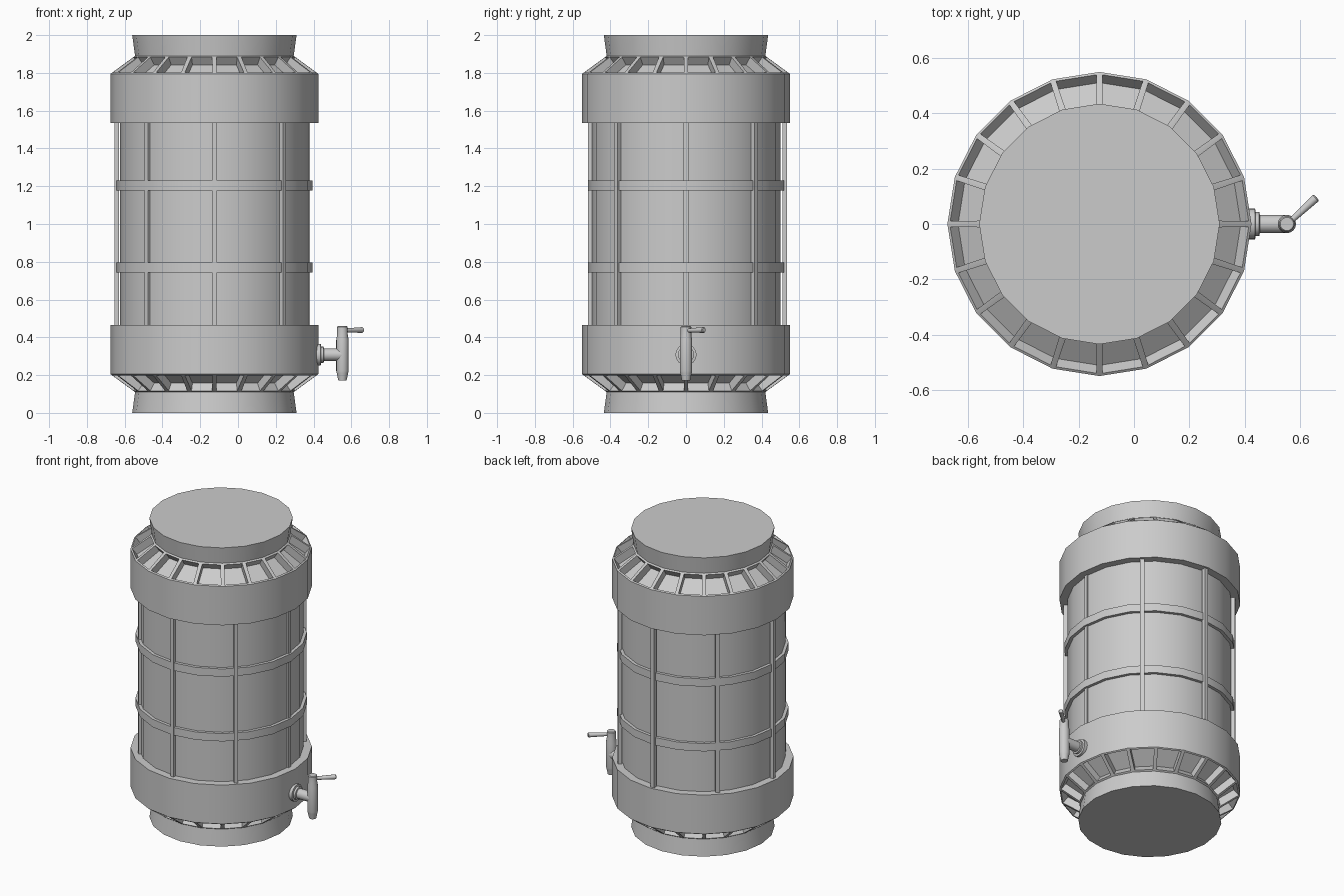
import bpy, bmesh
from math import sin, cos, pi, radians
from mathutils import Vector, Matrix

if "Cube" in bpy.data.objects:
    bpy.data.objects.remove(bpy.data.objects["Cube"])

CX = -0.125   # drum axis; the tap sticks out on +x
SIDES = 20


def finish(name, bm, smooth=None):
    bmesh.ops.recalc_face_normals(bm, faces=bm.faces)
    me = bpy.data.meshes.new(name)
    bm.to_mesh(me)
    bm.free()
    ob = bpy.data.objects.new(name, me)
    bpy.context.collection.objects.link(ob)
    if smooth:
        bpy.ops.object.select_all(action='DESELECT')
        ob.select_set(True)
        bpy.context.view_layer.objects.active = ob
        bpy.ops.object.shade_smooth_by_angle(angle=radians(smooth))
    return ob


def lathe(profile, n, matrix, closed=False):
    """Revolve (radius, height) points; capped at both ends or closed as a ring."""
    bm = bmesh.new()
    rings = [[bm.verts.new(matrix @ Vector((r * cos(2 * pi * i / n), r * sin(2 * pi * i / n), z)))
              for i in range(n)] for r, z in profile]
    pairs = list(zip(rings, rings[1:]))
    if closed:
        pairs.append((rings[-1], rings[0]))
    else:
        bm.faces.new(rings[0][::-1])
        bm.faces.new(rings[-1])
    for a, b in pairs:
        for i in range(n):
            j = (i + 1) % n
            bm.faces.new((a[i], a[j], b[j], b[i]))
    return bm


axis = Matrix.Translation((CX, 0, 0))

# Drum: end caps, sloped shoulders, wide bands and recessed wall
half = [(0.435, 0), (0.42, 0.11), (0.55, 0.205), (0.55, 0.465), (0.50, 0.465)]
bm = lathe(half + [(r, 2 - z) for r, z in reversed(half)], SIDES, axis)
bmesh.ops.recalc_face_normals(bm, faces=bm.faces)
# Sunken panels around both shoulders
slopes = [f for f in bm.faces if 0.5 < abs(f.normal.z) < 0.95]
bmesh.ops.inset_individual(bm, faces=slopes, thickness=0.016, depth=0)
panels = bmesh.ops.extrude_discrete_faces(bm, faces=slopes)['faces']
for f in panels:
    f.normal_update()
    bmesh.ops.translate(bm, verts=f.verts, vec=f.normal * -0.05)
finish("drum", bm, 30)

# Two hoops round the wall
for name, z in (("lower_hoop", 0.77), ("upper_hoop", 1.203)):
    h = 0.026
    finish(name, lathe([(0.48, z - h), (0.52, z - h), (0.52, z + h), (0.48, z + h)],
                       SIDES, axis, closed=True), 30)

# Eight upright rods, standing slightly off the wall on some sides
outer = [0.507, 0.525, 0.535, 0.52, 0.53, 0.51, 0.52, 0.525]
for i, r in enumerate(outer):
    bm = bmesh.new()
    bmesh.ops.create_cube(bm, size=1, matrix=axis @ Matrix.Rotation(i * pi / 4, 4, 'Z')
                          @ Matrix.Translation((r - 0.0125, 0, 1))
                          @ Matrix.Diagonal((0.025, 0.025, 1.09, 1)))
    finish(f"upright_rod_{i + 1}", bm)

# Tap: flange and spout pipe along x
along_x = Matrix.Translation((0.40, 0, 0.308)) @ Matrix.Rotation(pi / 2, 4, 'Y')
finish("tap_pipe", lathe([(0.056, 0), (0.056, 0.038), (0.043, 0.04), (0.043, 0.053),
                          (0.033, 0.055), (0.033, 0.15)], 16, along_x), 35)

# Tap: upright valve body with nozzle
valve = [(0.022, 0.172), (0.03, 0.21), (0.033, 0.222), (0.033, 0.385),
         (0.028, 0.415), (0.028, 0.455), (0.024, 0.46)]
finish("tap_valve", lathe(valve, 16, Matrix.Translation((0.553, 0, 0))), 35)

# Tap: slanted lever
start, end = Vector((0.555, 0.0, 0.436)), Vector((0.66, 0.096, 0.439))
d = end - start
aim = Matrix.Translation(start) @ d.to_track_quat('Z', 'Y').to_matrix().to_4x4()
L = d.length
finish("tap_lever", lathe([(0.010, 0), (0.015, L - 0.01), (0.015, L - 0.004), (0.011, L)], 12, aim), 35)
